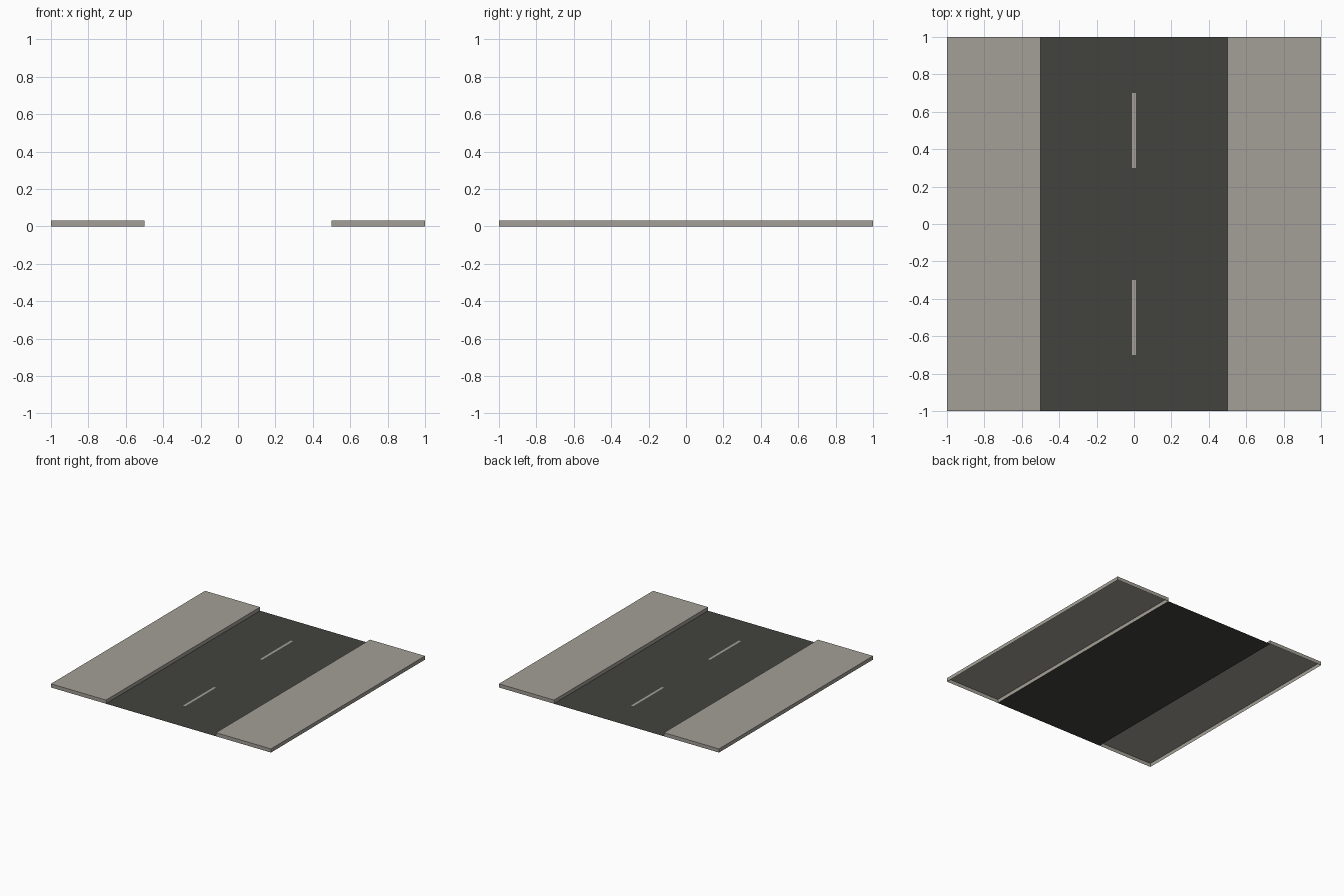
import bpy
import bmesh

if "Cube" in bpy.data.objects:
    bpy.data.objects.remove(bpy.data.objects["Cube"])


def make_material(name, rgb):
    mat = bpy.data.materials.new(name)
    mat.diffuse_color = (*rgb, 1.0)
    mat.use_nodes = True
    mat.node_tree.nodes["Principled BSDF"].inputs["Base Color"].default_value = mat.diffuse_color
    return mat


asphalt = make_material("dark_asphalt", (0.055, 0.057, 0.048))
concrete = make_material("pale_concrete", (0.370, 0.350, 0.308))


def add_slab(name, mat, x0, x1, y0, y1, z=0.0, height=0.0):
    """Flat rectangle, raised into an open-bottomed slab when height is given."""
    bm = bmesh.new()
    corners = [(x0, y0), (x1, y0), (x1, y1), (x0, y1)]
    top = [bm.verts.new((x, y, z + height)) for x, y in corners]
    bm.faces.new(top)
    if height:
        base = [bm.verts.new((x, y, z)) for x, y in corners]
        for i in range(4):
            j = (i + 1) % 4
            bm.faces.new((base[i], base[j], top[j], top[i]))
    mesh = bpy.data.meshes.new(name)
    bm.to_mesh(mesh)
    bm.free()
    mesh.materials.append(mat)
    obj = bpy.data.objects.new(name, mesh)
    bpy.context.collection.objects.link(obj)
    return obj


# Road surface
add_slab("road", asphalt, -0.5, 0.5, -1.0, 1.0)

# Raised pavements on both sides
add_slab("left_pavement", concrete, -1.0, -0.5, -1.0, 1.0, height=0.03)
add_slab("right_pavement", concrete, 0.5, 1.0, -1.0, 1.0, height=0.03)

# Dashed centre line, painted just above the road
for name, y in (("front_lane_dash", -0.5), ("back_lane_dash", 0.5)):
    add_slab(name, concrete, -0.01, 0.01, y - 0.2, y + 0.2, z=0.001)
